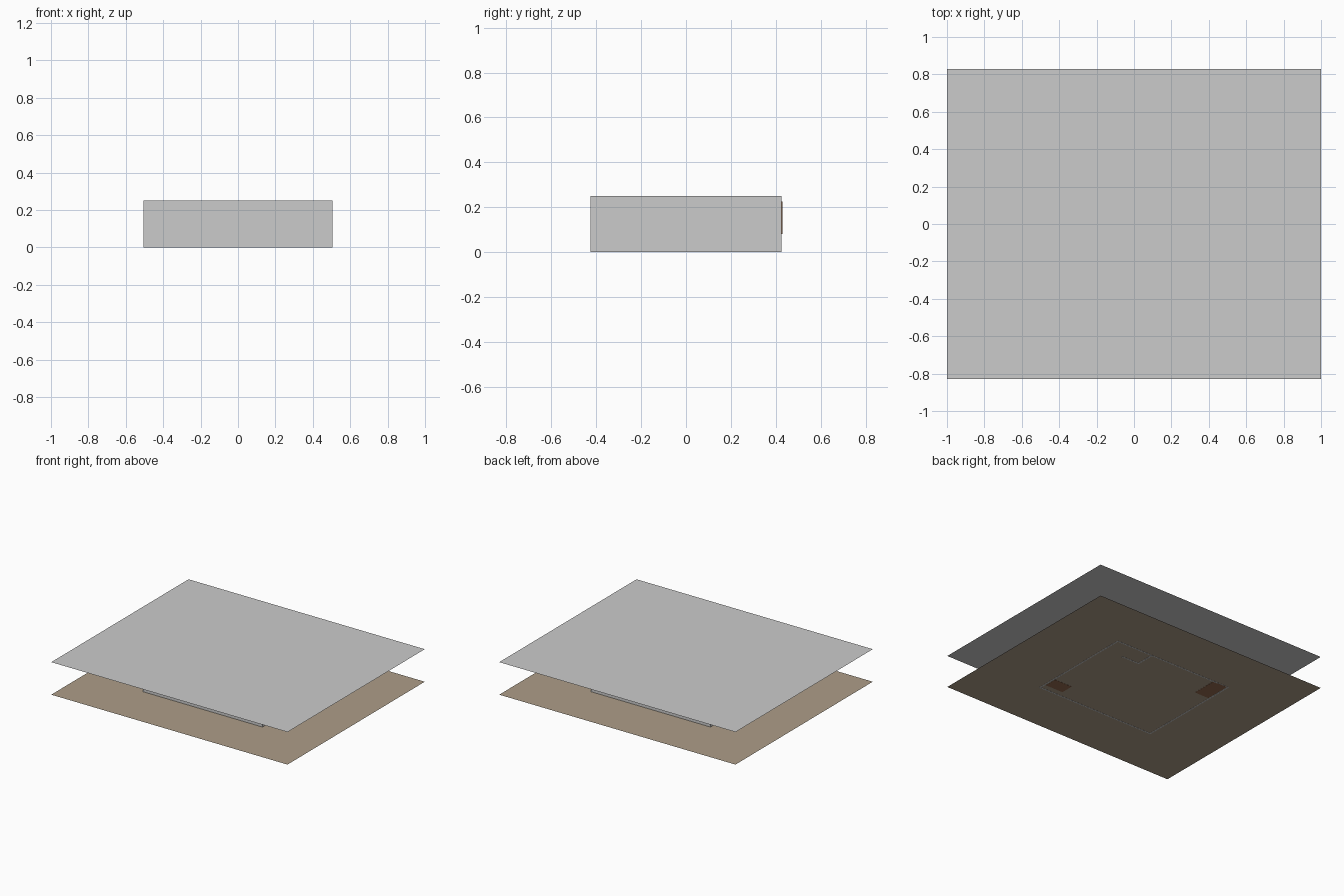
import bpy

if "Cube" in bpy.data.objects:
    bpy.data.objects.remove(bpy.data.objects["Cube"])


def material(name, rgb):
    m = bpy.data.materials.new(name)
    m.diffuse_color = (*rgb, 1)
    m.use_nodes = True
    m.node_tree.nodes["Principled BSDF"].inputs["Base Color"].default_value = m.diffuse_color
    return m


tan = material("tan_floor", (0.42, 0.34, 0.25))
wood = material("brown_wood", (0.30, 0.15, 0.08))


def sheet(name, sx, sy, z, mat=None):
    bpy.ops.mesh.primitive_plane_add(size=1, location=(0, 0, z))
    ob = bpy.context.object
    ob.name = name
    ob.scale = (sx, sy, 1)
    if mat:
        ob.data.materials.append(mat)
    return ob


def box(name, x0, x1, y0, y1, z0, z1, mat=None):
    bpy.ops.mesh.primitive_cube_add(
        size=1, location=((x0 + x1) / 2, (y0 + y1) / 2, (z0 + z1) / 2))
    ob = bpy.context.object
    ob.name = name
    ob.scale = (x1 - x0, y1 - y0, z1 - z0)
    if mat:
        ob.data.materials.append(mat)
    return ob


H = 0.25      # room height
T = 0.01      # wall thickness
X, Y = 0.505, 0.425

# Large thin ground and ceiling sheets
sheet("floor", 2.0, 1.66, 0.001, tan)
sheet("ceiling", 2.0, 1.66, H)

# Outer walls of the room between them
for side, s in (("left", -1), ("right", 1)):
    a, b = sorted((s * X, s * (X - T)))
    box(side + "_wall", a, b, -Y + T, Y - T, 0, H)
for side, s in (("front", -1), ("back", 1)):
    a, b = sorted((s * Y, s * (Y - T)))
    box(side + "_wall", -X, X, a, b, 0, H)

# Small corner room partitions
box("partition_side", 0.185, 0.195, 0.27, Y - T, 0, H)
box("partition_front", 0.195, 0.34, 0.27, 0.28, 0, H)

# Wooden furniture: corner bed with a headboard that reaches through the wall
box("bed_base", -0.49, -0.37, 0.22, 0.42, 0, 0.08, wood)
box("headboard", -0.49, -0.37, 0.41, 0.43, 0.08, 0.225, wood)
box("low_cabinet", 0.34, 0.49, -0.37, -0.27, 0, 0.08, wood)
